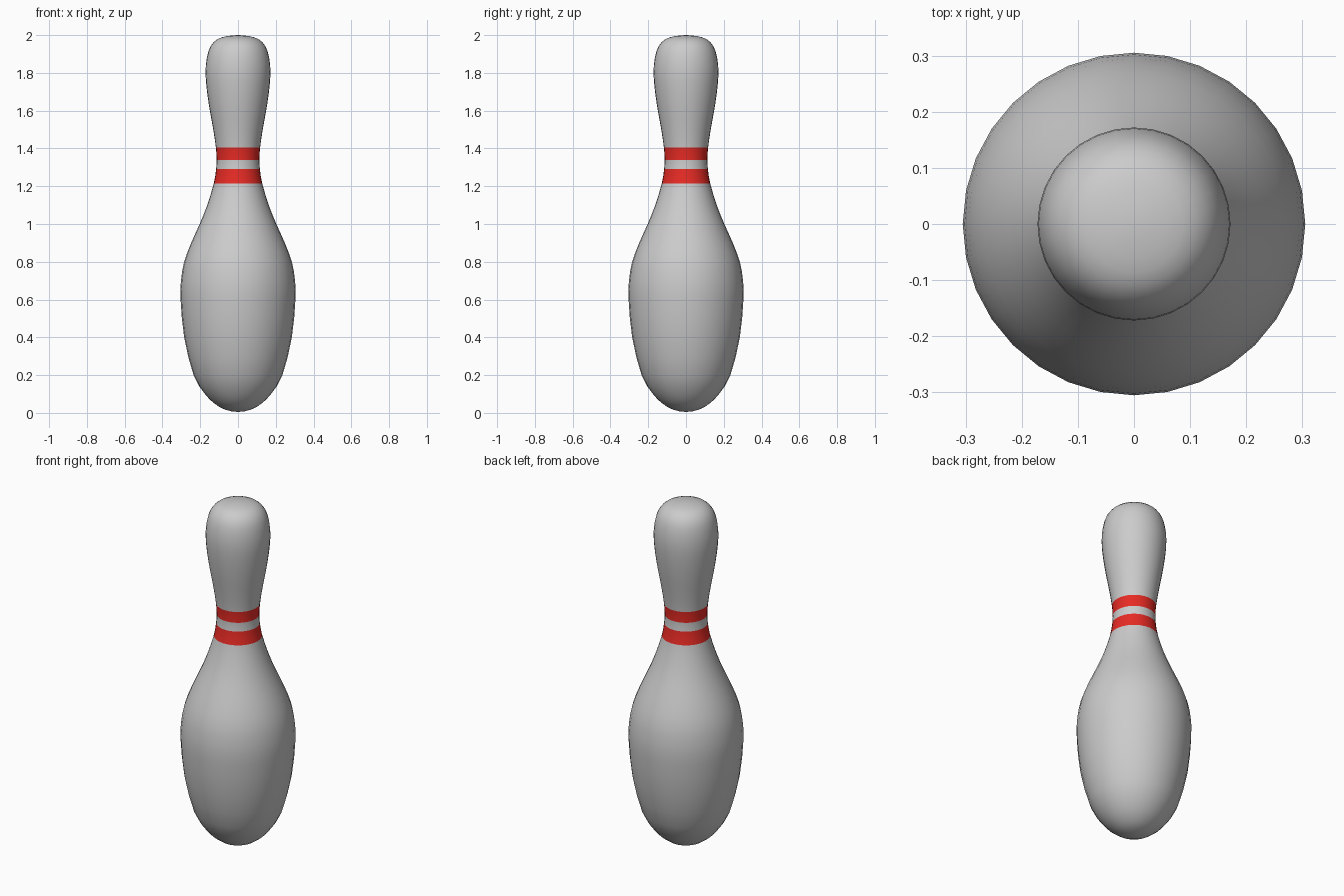
import bpy, bmesh, math
from mathutils import Vector

if "Cube" in bpy.data.objects:
    bpy.data.objects.remove(bpy.data.objects["Cube"])

SEGMENTS = 32
BANDS = [(1.215, 1.29), (1.34, 1.405)]

# Half profile (radius, height), bottom to top
profile = [(0, 0.005), (0.07, 0.018), (0.125, 0.05), (0.175, 0.1), (0.235, 0.2),
           (0.285, 0.4), (0.304, 0.6), (0.302, 0.7), (0.285, 0.8), (0.248, 0.9),
           (0.203, 1.0), (0.163, 1.1), (0.128, 1.215), (0.116, 1.29), (0.113, 1.34),
           (0.117, 1.405), (0.131, 1.5), (0.149, 1.6), (0.164, 1.7), (0.172, 1.8),
           (0.165, 1.88), (0.146, 1.94), (0.11, 1.978), (0.06, 1.994), (0, 2.0)]


def smooth_profile(points, steps):
    """Catmull-Rom curve through the points, mirrored across the axis at the poles."""
    pts = [Vector(p) for p in points]
    first, last = pts[1].copy(), pts[-2].copy()
    first.x, last.x = -first.x, -last.x
    pts = [first] + pts + [last]
    out = []
    for a, b, c, d in zip(pts, pts[1:], pts[2:], pts[3:]):
        for i in range(steps):
            t = i / steps
            out.append(0.5 * (2 * b + (c - a) * t + (2 * a - 5 * b + 4 * c - d) * t * t
                              + (3 * b - a - 3 * c + d) * t ** 3))
    return out + [pts[-2]]


def material(name, color):
    mat = bpy.data.materials.new(name)
    mat.diffuse_color = color
    mat.use_nodes = True
    mat.node_tree.nodes["Principled BSDF"].inputs["Base Color"].default_value = mat.diffuse_color
    return mat


# Lathe the profile around z
bm = bmesh.new()
verts = [bm.verts.new((p.x, 0, p.y)) for p in smooth_profile(profile, 2)]
edges = [bm.edges.new(pair) for pair in zip(verts, verts[1:])]
bmesh.ops.spin(bm, geom=verts + edges, cent=(0, 0, 0), axis=(0, 0, 1),
               angle=math.tau, steps=SEGMENTS)
bmesh.ops.remove_doubles(bm, verts=bm.verts, dist=0.0005)
bmesh.ops.recalc_face_normals(bm, faces=bm.faces)

# Red neck bands
for face in bm.faces:
    face.smooth = True
    z = face.calc_center_median().z
    face.material_index = int(any(lo < z < hi for lo, hi in BANDS))

mesh = bpy.data.meshes.new("bowling_pin")
bm.to_mesh(mesh)
bm.free()
mesh.materials.append(material("pin_grey", (0.8, 0.8, 0.8, 1)))
mesh.materials.append(material("band_red", (0.8, 0.024, 0.018, 1)))
pin = bpy.data.objects.new("bowling_pin", mesh)
bpy.context.collection.objects.link(pin)
